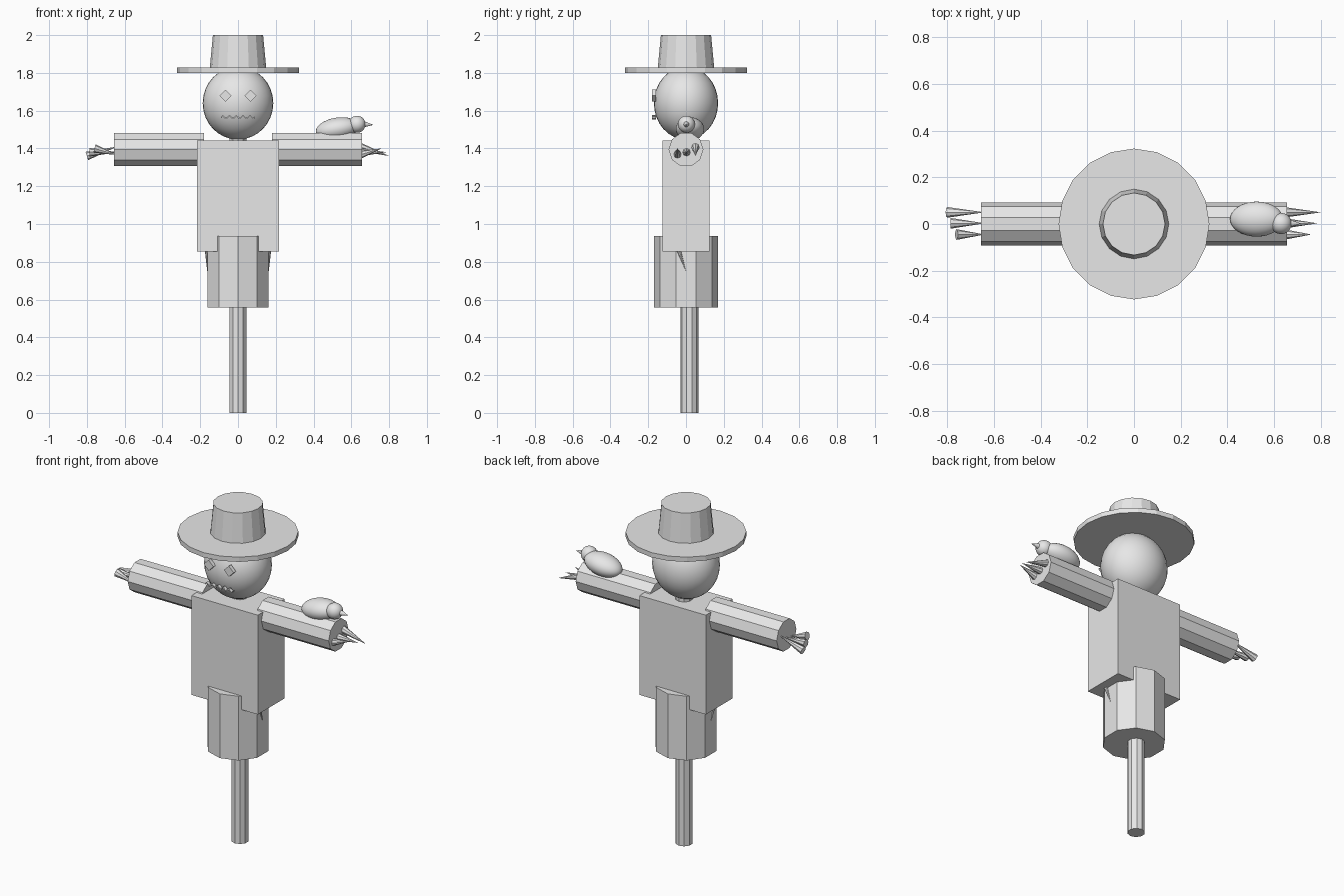
import bpy
import math
from mathutils import Vector

cube = bpy.data.objects.get("Cube")
if cube:
    bpy.data.objects.remove(cube, do_unlink=True)

GREY = (0.8, 0.8, 0.8, 1.0)
grey = bpy.data.materials.new("plain_grey")
grey.use_nodes = True
grey.diffuse_color = GREY
grey.node_tree.nodes["Principled BSDF"].inputs["Base Color"].default_value = GREY


def finish(name):
    obj = bpy.context.object
    obj.name = name
    obj.data.materials.append(grey)
    return obj


def taper(name, start, end, r1, r2, sides=10):
    """Cylinder or cone running between two points."""
    a, b = Vector(start), Vector(end)
    turn = Vector((0, 0, 1)).rotation_difference(b - a).to_euler()
    bpy.ops.mesh.primitive_cone_add(vertices=sides, radius1=r1, radius2=r2,
                                    depth=(b - a).length,
                                    location=(a + b) / 2, rotation=turn)
    return finish(name)


def box(name, centre, size, tilt=(0, 0, 0)):
    bpy.ops.mesh.primitive_cube_add(size=1, location=centre, rotation=tilt)
    obj = finish(name)
    obj.scale = size
    return obj


def ball(name, centre, radii, tilt=(0, 0, 0)):
    bpy.ops.mesh.primitive_uv_sphere_add(segments=32, ring_count=16, radius=1,
                                         location=centre, rotation=tilt)
    obj = finish(name)
    obj.scale = radii
    bpy.ops.object.shade_smooth()
    return obj


# Post, trousers and torso
taper("post", (0, 0.018, 0), (0, 0.018, 1.47), 0.047, 0.047)
taper("trousers", (0, 0, 0.557), (0, 0, 0.936), 0.17, 0.17)
box("torso", (0, 0, 1.148), (0.434, 0.25, 0.586))

# Arms, waist straw and hand straw
straws = [(0.05, 0.80, 1.41, 1.36), (0.003, 0.785, 1.38, 1.38),
          (-0.045, 0.76, 1.365, 1.40)]
for side, sx in (("left", 1), ("right", -1)):
    taper(side + "_arm", (sx * 0.18, 0, 1.394), (sx * 0.656, 0, 1.394), 0.092, 0.092)
    taper(side + "_waist_straw", (sx * 0.165, -0.045, 0.88), (sx * 0.163, 0, 0.75),
          0.013, 0, 8)
    for y, reach, z_in, z_out in straws:
        inner, outer = (sx * 0.64, y, z_in), (sx * reach, y, z_out)
        # Left straws end in a point, right straws flare outwards
        r_in, r_out = (0.023, 0) if sx > 0 else (0, 0.023)
        taper(side + "_hand_straw", inner, outer, r_in, r_out, 8)
    # Diamond eye
    box(side + "_eye", (sx * 0.066, -0.169, 1.68), (0.045, 0.022, 0.045),
        (0, math.pi / 4, 0))

# Head and hat
ball("head", (0, 0, 1.64), (0.187, 0.17, 0.193))
taper("hat_brim", (0, 0, 1.80), (0, 0, 1.828), 0.323, 0.323, 20)
taper("hat_crown", (0, 0, 1.82), (0, 0, 2.0), 0.15, 0.133, 16)

# Wavy stitched mouth: a thin strip given depth
steps = 24
verts, faces = [], []
for i in range(steps + 1):
    t = i / steps
    z = 1.565 + 0.007 * math.sin(t * 5 * math.tau)
    x = -0.09 + 0.18 * t
    for dy, dz in ((-0.01, -0.004), (-0.01, 0.004), (0.01, 0.004), (0.01, -0.004)):
        verts.append((x, -0.169 + dy, z + dz))
for i in range(steps):
    for k in range(4):
        n = (k + 1) % 4
        faces.append((4 * i + k, 4 * i + 4 + k, 4 * i + 4 + n, 4 * i + n))
faces += [(0, 1, 2, 3), tuple(4 * steps + k for k in (3, 2, 1, 0))]
mesh = bpy.data.meshes.new("mouth")
mesh.from_pydata(verts, [], faces)
mesh.materials.append(grey)
bpy.context.collection.objects.link(bpy.data.objects.new("mouth", mesh))

# Bird perched on the left arm
ball("bird_body", (0.525, 0.021, 1.503), (0.115, 0.075, 0.06), (0, -0.17, 0))
ball("bird_head", (0.63, 0.002, 1.528), (0.045, 0.045, 0.045))
taper("bird_beak", (0.665, 0.002, 1.528), (0.717, 0.002, 1.525), 0.017, 0, 12)
